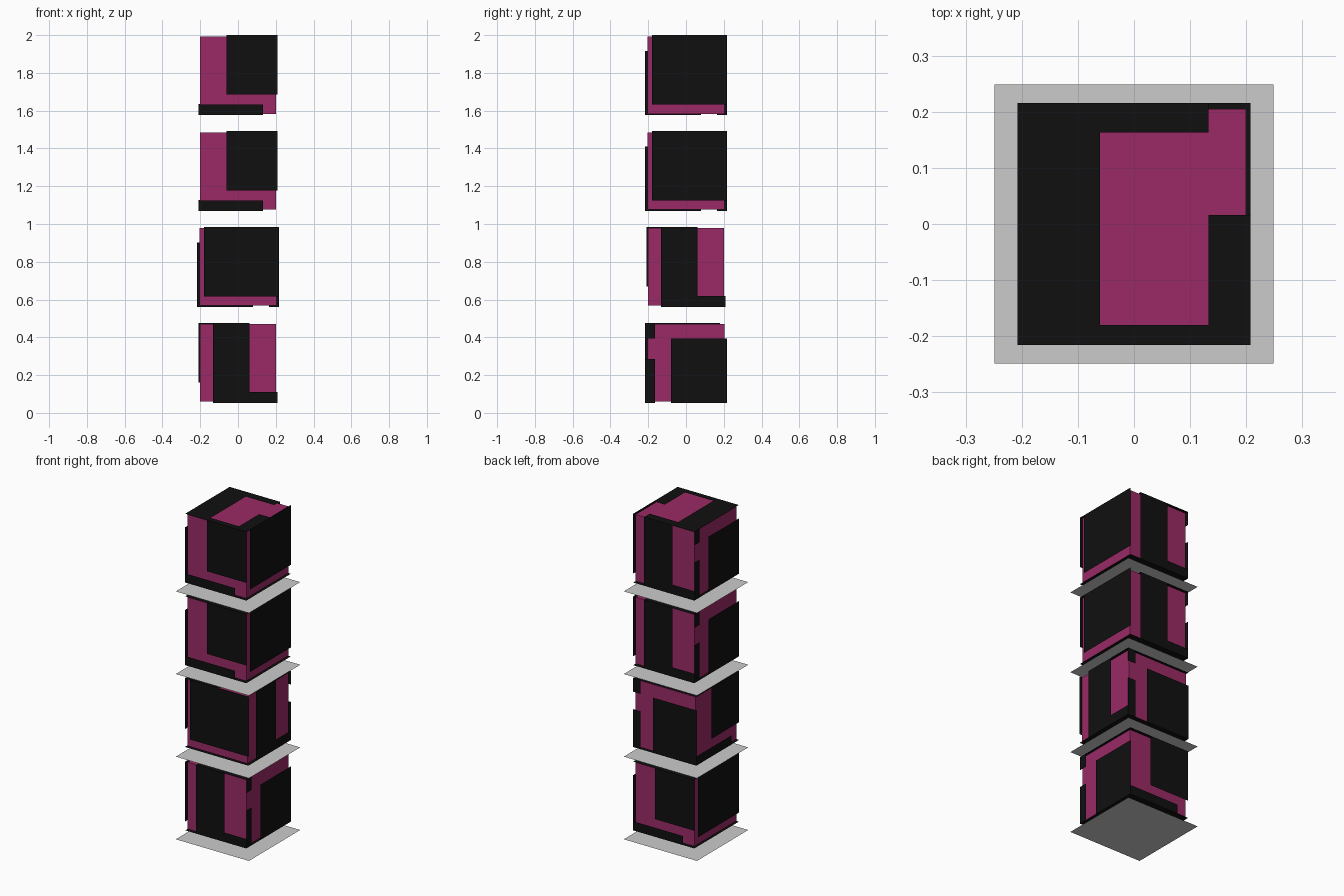
import bpy, bmesh
from math import radians
from mathutils import Matrix, Vector

if "Cube" in bpy.data.objects:
    bpy.data.objects.remove(bpy.data.objects["Cube"])

X, Y, H = 0.208, 0.216, 0.423      # half extents and height of the panel shell
BASE = 0.053                       # gap between a floor sheet and its block
PITCH = 0.508                      # height from one floor sheet to the next


def material(name, rgb):
    m = bpy.data.materials.new(name)
    m.diffuse_color = (*rgb, 1)
    m.use_nodes = True
    m.node_tree.nodes["Principled BSDF"].inputs["Base Color"].default_value = m.diffuse_color
    return m


purple = material("purple", (0.323, 0.023, 0.133))
black = material("black", (0.005, 0.005, 0.005))

# Outer panels of one block per side: (u0, u1, v0, v1); u is x or y, v is height (or y)
PANELS = {
    "front": [(-0.061, X, 0.109, H), (-X, 0.132, 0, 0.056)],
    "right": [(-0.18, Y, 0.055, H)],
    "back": [(-0.061, 0.133, 0, H), (-X, -0.061, 0, 0.058)],
    "left": [(-Y, 0.08, 0, 0.34), (0.165, Y, 0, 0.233), (0.165, Y, 0.34, H)],
    "top": [(-X, -0.061, -Y, Y), (-0.061, 0.133, 0.163, Y),
            (-0.061, X, -Y, -0.18), (0.133, X, -0.18, 0.016)],
    "bottom": [(-X, X, -Y, Y)],
}
PLACE = {
    "front": (lambda u, v: (u, -Y, v), (0, -1, 0)),
    "back": (lambda u, v: (u, Y, v), (0, 1, 0)),
    "right": (lambda u, v: (X, u, v), (1, 0, 0)),
    "left": (lambda u, v: (-X, u, v), (-1, 0, 0)),
    "top": (lambda u, v: (u, v, H), (0, 0, 1)),
    "bottom": (lambda u, v: (u, v, 0), (0, 0, -1)),
}


def finish(bm, name, mat, matrix):
    me = bpy.data.meshes.new(name)
    bm.to_mesh(me)
    bm.free()
    if mat:
        me.materials.append(mat)
    ob = bpy.data.objects.new(name, me)
    ob.matrix_world = matrix
    bpy.context.collection.objects.link(ob)


def floor_sheet(i, z):
    bm = bmesh.new()
    bmesh.ops.create_grid(bm, x_segments=1, y_segments=1, size=0.249)
    finish(bm, f"floor_sheet_{i}", None, Matrix.Translation((0, 0, z)))


def block(i, matrix):
    # inner purple core
    bm = bmesh.new()
    bmesh.ops.create_cube(bm, size=1, matrix=Matrix.Translation((0, 0, H / 2))
                          @ Matrix.Diagonal((0.4, 0.41, 0.41, 1)))
    finish(bm, f"core_{i}", purple, matrix)
    # thin black panels floating just off the core
    bm = bmesh.new()
    for side, rects in PANELS.items():
        put, out = PLACE[side]
        for u0, u1, v0, v1 in rects:
            corners = ((u0, v0), (u1, v0), (u1, v1), (u0, v1))
            f = bm.faces.new([bm.verts.new(put(u, v)) for u, v in corners])
            f.normal_update()
            if f.normal.dot(Vector(out)) < 0:
                f.normal_flip()
    finish(bm, f"panels_{i}", black, matrix)


# Stack of four identical blocks, the lower two turned
for i, turn in enumerate([180, -90, 0, 0]):
    z = i * PITCH
    floor_sheet(i + 1, z)
    block(i + 1, Matrix.Translation((0, 0, z + BASE)) @ Matrix.Rotation(radians(turn), 4, 'Z'))
